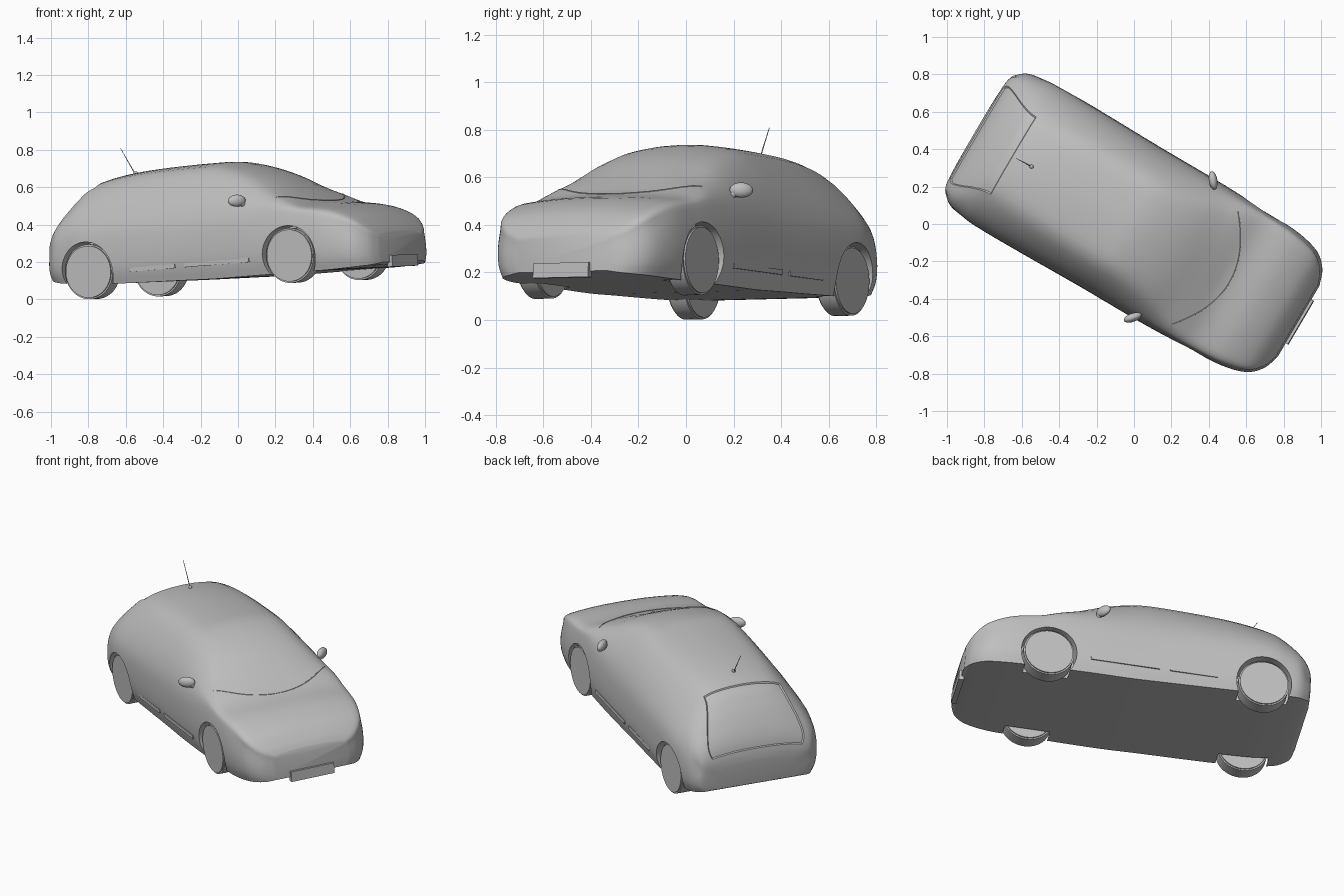
import bpy, bmesh
from math import radians, pi
from mathutils import Matrix, Vector
from mathutils.bvhtree import BVHTree

cube = bpy.data.objects.get("Cube")
if cube:
    bpy.data.objects.remove(cube)

# The car is modelled nose along +x, then posed with yaw, pitch and roll
POSE = (Matrix.Translation((0, 0, .057)) @ Matrix.Rotation(radians(-30.5), 4, 'Z')
        @ Matrix.Rotation(radians(-4), 4, 'Y') @ Matrix.Rotation(radians(1.2), 4, 'X'))

grey = bpy.data.materials.new("plain grey")
grey.use_nodes = True
COLOUR = (.52, .52, .52, 1)
grey.diffuse_color = COLOUR
grey.node_tree.nodes["Principled BSDF"].inputs["Base Color"].default_value = COLOUR


def add_object(name, bm):
    bmesh.ops.recalc_face_normals(bm, faces=bm.faces)
    mesh = bpy.data.meshes.new(name)
    bm.to_mesh(mesh)
    bm.free()
    mesh.materials.append(grey)
    obj = bpy.data.objects.new(name, mesh)
    bpy.context.collection.objects.link(obj)
    obj.matrix_world = POSE
    return obj


def smooth(obj, angle=35):
    bpy.ops.object.select_all(action='DESELECT')
    obj.select_set(True)
    bpy.context.view_layer.objects.active = obj
    bpy.ops.object.shade_smooth_by_angle(angle=radians(angle))


def rod(bm, start, end, r1, r2, segments=12):
    a, b = Vector(start), Vector(end)
    turn = (b - a).to_track_quat('Z', 'Y').to_matrix().to_4x4()
    return bmesh.ops.create_cone(bm, cap_ends=True, segments=segments, radius1=r1, radius2=r2,
                                 depth=(b - a).length,
                                 matrix=Matrix.Translation((a + b) / 2) @ turn)


def box(name, centre, size):
    bm = bmesh.new()
    bmesh.ops.create_cube(bm, size=1, matrix=Matrix.Translation(centre)
                          @ Matrix.Diagonal((*size, 1)))
    return add_object(name, bm)


def spline(points, steps):
    """Smooth curve through points of any dimension."""
    pts = [Vector(p) for p in points]
    pts = [2 * pts[0] - pts[1]] + pts + [2 * pts[-1] - pts[-2]]
    out = []
    for a, b, c, d in zip(pts, pts[1:], pts[2:], pts[3:]):
        for k in range(steps):
            t = k / steps
            out.append(b + (c - a) * (t / 2) + (2 * a - 5 * b + 4 * c - d) * (t * t / 2)
                       + (3 * b - a - 3 * c + d) * (t ** 3 / 2))
    return out + [pts[-2]]


# Body stations: length, floor, belt height, top height, half width, roof half width
STATIONS = [
    (-.965, .13, .2, .28, .25, .18),
    (-.955, .12, .24, .33, .34, .27),
    (-.93, .11, .27, .4, .375, .3),
    (-.88, .1, .32, .48, .41, .29),
    (-.8, .09, .36, .57, .425, .26),
    (-.7, .08, .38, .635, .435, .24),
    (-.45, .07, .39, .67, .435, .25),
    (-.08, .06, .39, .68, .43, .26),
    (.1, .055, .39, .67, .43, .26),
    (.3, .055, .39, .605, .43, .28),
    (.5, .055, .385, .495, .425, .32),
    (.63, .055, .36, .43, .42, .33),
    (.8, .055, .33, .4, .41, .32),
    (.93, .06, .27, .345, .375, .31),
    (1, .065, .22, .28, .31, .25),
    (1.03, .075, .19, .235, .23, .18),
]


def section(floor, belt, top, wide, roof):
    """Half cross-section from the sill to the roof centre."""
    crown = min(.04, .25 * (top - belt))
    rise = belt - floor
    edge = top - crown
    half = [(.93 * wide, floor), (.985 * wide, floor + .25 * rise), (wide, floor + .6 * rise),
            (.97 * wide, belt), ((.97 * wide + roof) / 2 + .02, (belt + edge) / 2 + .01),
            (roof, edge), (roof / 2, top - .2 * crown), (0, top)]
    return spline(half, 3)


# Body shell lofted through the stations
bm = bmesh.new()
rings = []
for x, *shape in spline(STATIONS, 4):
    half = section(*shape)
    full = [(x, p[0], p[1]) for p in half] + [(x, -p[0], p[1]) for p in half[-2::-1]]
    rings.append([bm.verts.new(p) for p in full])
hatch = []
count = len(rings[0])
for i, (a, b) in enumerate(zip(rings, rings[1:])):
    for j in range(count):
        k = (j + 1) % count
        face = bm.faces.new((a[j], a[k], b[k], b[j]))
        if 5 <= i < 20 and 15 <= j < 27:
            hatch.append(face)
bm.faces.new(rings[0])
bm.faces.new(rings[-1])
bmesh.ops.recalc_face_normals(bm, faces=bm.faces)
skin = BVHTree.FromBMesh(bm)
# Recessed tailgate
bmesh.ops.inset_region(bm, faces=hatch, thickness=.006, depth=-.007, use_even_offset=True)
body = add_object("body", bm)

# Wheels and the arches cut for them
WHEEL_R = .147
bm = bmesh.new()
for axle, x in (("front", .573), ("rear", -.677)):
    for side, s in (("left", 1), ("right", -1)):
        rod(bm, (x, s * .3, WHEEL_R), (x, s * .5, WHEEL_R), .16, .16, 48)
        wheel_bm = bmesh.new()
        rod(wheel_bm, (x, s * .315, WHEEL_R), (x, s * .412, WHEEL_R), WHEEL_R, WHEEL_R, 48)
        rims = [e for e in wheel_bm.edges if abs(e.verts[0].co.y - e.verts[1].co.y) < .01]
        bmesh.ops.bevel(wheel_bm, geom=rims, offset=.008, segments=2, affect='EDGES')
        smooth(add_object(f"{axle}_{side}_wheel", wheel_bm))
cutter = add_object("arch_cutter", bm)
cutter.hide_render = True
cut = body.modifiers.new("arches", 'BOOLEAN')
cut.object = cutter
cut.solver = 'EXACT'
bpy.ops.object.select_all(action='DESELECT')
body.select_set(True)
bpy.context.view_layer.objects.active = body
bpy.ops.object.modifier_apply(modifier=cut.name)
bpy.data.objects.remove(cutter)
smooth(body)

# Seam along the foot of the windscreen, dropped onto the skin
path = []
for n in range(-12, 13):
    u = n / 12
    hit = skin.ray_cast(Vector((.63 - .15 * u * u, .35 * u, 2)), Vector((0, 0, -1)))[0]
    path.append(hit)
bm = bmesh.new()
for a, b in zip(path, path[1:]):
    rod(bm, a, b, .003, .003, 6)
add_object("windscreen_seam", bm)

# Mirrors and sill mouldings on both sides
for side, s in (("left", 1), ("right", -1)):
    bm = bmesh.new()
    bmesh.ops.create_uvsphere(bm, u_segments=20, v_segments=12, radius=1,
                              matrix=Matrix.Translation((.28, s * .425, .462))
                              @ Matrix.Rotation(s * pi / 4.5, 4, 'Z')
                              @ Matrix.Diagonal((.023, .05, .032, 1)))
    rod(bm, (.305, s * .365, .41), (.295, s * .405, .455), .014, .018)
    smooth(add_object(f"{side}_mirror", bm), 50)
    for part, x, length in (("rear", -.27, .28), ("front", .13, .4)):
        box(f"{side}_{part}_sill_moulding", (x, s * .419, .14), (length, .018, .022))

# Front plate
box("front_plate", (1.03, 0, .08), (.03, .27, .062))

# Aerial
bm = bmesh.new()
rod(bm, (-.665, 0, .8), (-.585, 0, .655), .0015, .003, 8)
bmesh.ops.create_uvsphere(bm, u_segments=12, v_segments=8, radius=.011,
                          matrix=Matrix.Translation((-.583, 0, .66)))
smooth(add_object("aerial", bm))
